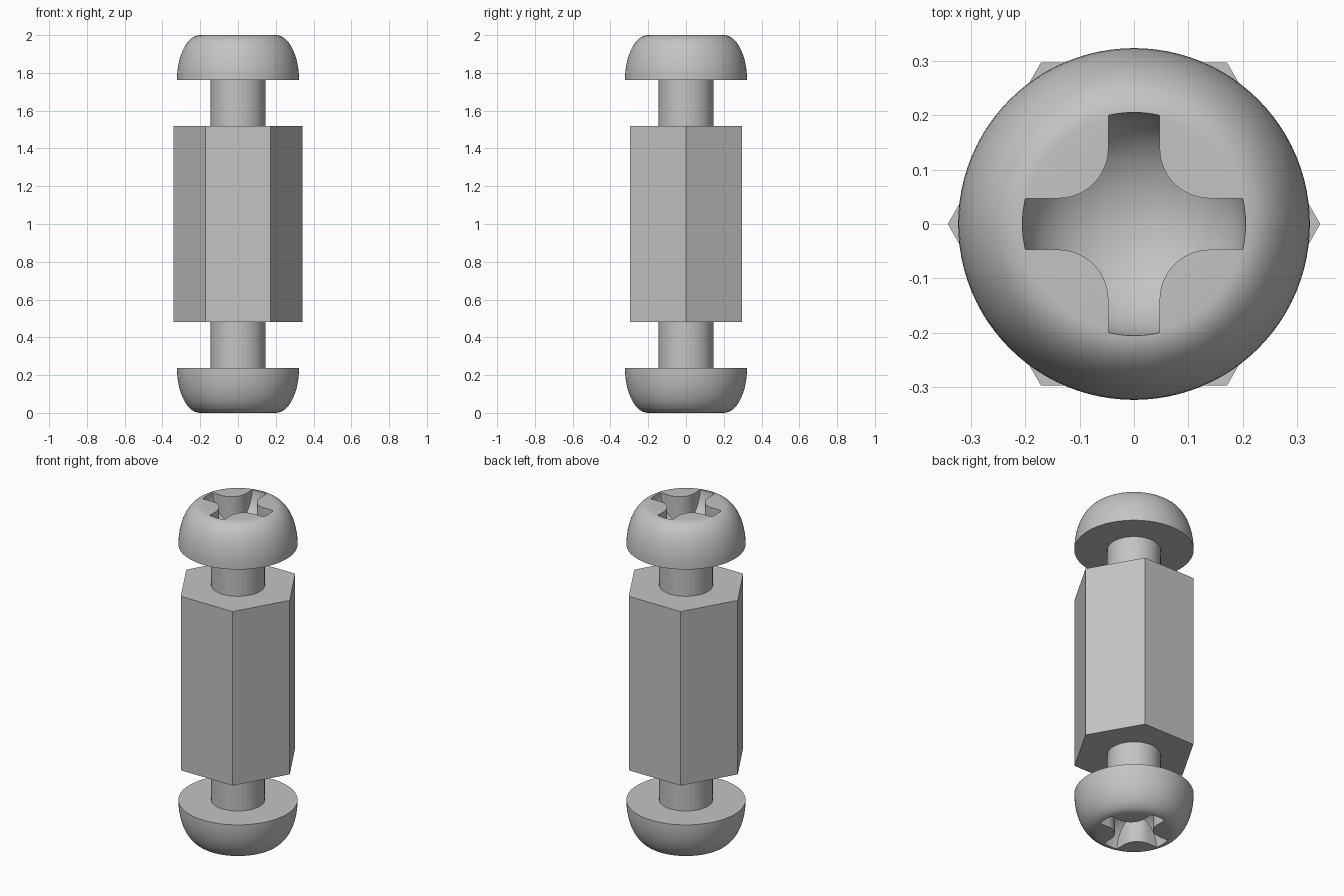
import bpy, bmesh, math
from math import cos, sin, pi

cube = bpy.data.objects.get("Cube")
if cube:
    bpy.data.objects.remove(cube, do_unlink=True)

# Single plain metal colour
metal = bpy.data.materials.new("grey_metal")
metal.use_nodes = True
GREY = (0.55, 0.55, 0.55, 1)
metal.diffuse_color = GREY
metal.node_tree.nodes["Principled BSDF"].inputs["Base Color"].default_value = GREY

HEAD_R, FLAT_R, SHAFT_R, SLOT_R = 0.323, 0.2, 0.145, 0.205
HEAD_Z, TOP_Z = 1.763, 2.0
HEX_R, HEX_LOW, HEX_HIGH = 0.342, 0.48, 1.52


def make_object(name, bm):
    bmesh.ops.recalc_face_normals(bm, faces=bm.faces)
    mesh = bpy.data.meshes.new(name)
    bm.to_mesh(mesh)
    bm.free()
    mesh.materials.append(metal)
    obj = bpy.data.objects.new(name, mesh)
    bpy.context.collection.objects.link(obj)
    return obj


def prism(name, outline, low, high):
    bm = bmesh.new()
    face = bm.faces.new([bm.verts.new((x, y, low)) for x, y in outline])
    top = bmesh.ops.extrude_face_region(bm, geom=[face])["geom"]
    verts = [v for v in top if isinstance(v, bmesh.types.BMVert)]
    bmesh.ops.translate(bm, verts=verts, vec=(0, 0, high - low))
    return make_object(name, bm)


def lathe(name, profile, steps=96):
    bm = bmesh.new()
    verts = [bm.verts.new((r, 0, z)) for r, z in profile]
    edges = [bm.edges.new(pair) for pair in zip(verts, verts[1:])]
    bmesh.ops.spin(bm, geom=verts + edges, cent=(0, 0, 0), axis=(0, 0, 1),
                   angle=2 * pi, steps=steps)
    bmesh.ops.remove_doubles(bm, verts=bm.verts, dist=1e-5)
    return make_object(name, bm)


def apply_boolean(obj, cutter, operation):
    cutter.hide_render = True
    mod = obj.modifiers.new("cut", 'BOOLEAN')
    mod.operation, mod.object, mod.solver = operation, cutter, 'EXACT'
    graph = bpy.context.evaluated_depsgraph_get()
    result = bpy.data.meshes.new_from_object(obj.evaluated_get(graph))
    obj.modifiers.clear()
    obj.data = result
    bpy.data.objects.remove(cutter, do_unlink=True)


# Hexagonal spacer body
prism("hex_spacer", [(HEX_R * cos(i * pi / 3), HEX_R * sin(i * pi / 3))
                     for i in range(6)], HEX_LOW, HEX_HIGH)

# Screw: shaft, flat underside and rounded head
arc = [i * pi / 32 for i in range(17)]
dome = [(FLAT_R + (HEAD_R - FLAT_R) * cos(a), HEAD_Z + (TOP_Z - HEAD_Z) * sin(a))
        for a in arc]
screw = lathe("upper_screw", [(0, HEX_HIGH - 0.02), (SHAFT_R, HEX_HIGH - 0.02),
                              (SHAFT_R, HEAD_Z)] + dome + [(0, TOP_Z)])

# Cross recess: filleted cross limited by a rounded bowl
ARM, FILLET, REACH = 0.047, 0.092, 0.25
quarter = [(REACH, -ARM), (REACH, ARM)]
for i in range(13):
    a = -pi / 2 - i * pi / 24
    quarter.append((ARM + FILLET + FILLET * cos(a), ARM + FILLET + FILLET * sin(a)))
cross = [(x * cos(t) - y * sin(t), x * sin(t) + y * cos(t))
         for t in (0, pi / 2, pi, 3 * pi / 2) for x, y in quarter]
recess = prism("recess_cutter", cross, TOP_Z - 0.22, TOP_Z + 0.05)
DEPTH = 0.18
bowl = lathe("bowl_cutter", [(0, TOP_Z + 0.1), (SLOT_R, TOP_Z + 0.1)] +
             [(SLOT_R * cos(a), TOP_Z - DEPTH * sin(a)) for a in arc[:-1]] +
             [(0, TOP_Z - DEPTH)])
apply_boolean(recess, bowl, 'INTERSECT')
apply_boolean(screw, recess, 'DIFFERENCE')

# Smooth the screw while keeping its edges crisp
bpy.ops.object.select_all(action='DESELECT')
screw.select_set(True)
bpy.context.view_layer.objects.active = screw
bpy.ops.object.shade_smooth_by_angle(angle=math.radians(30))

# Matching screw turned over at the lower end
lower = screw.copy()
lower.name = "lower_screw"
lower.rotation_euler.x = pi
lower.location.z = TOP_Z
bpy.context.collection.objects.link(lower)
